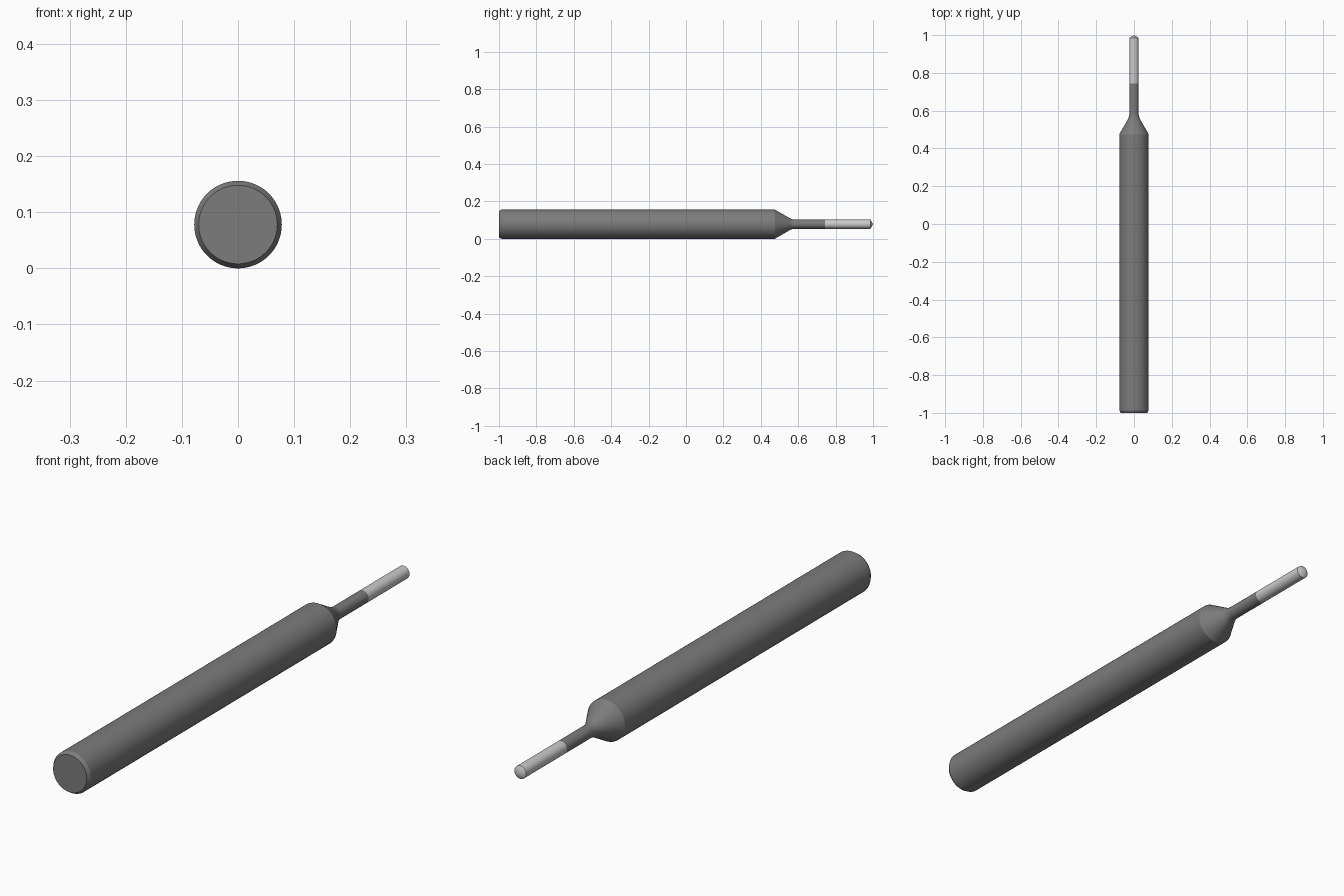
import bpy, bmesh, math

if "Cube" in bpy.data.objects:
    bpy.data.objects.remove(bpy.data.objects["Cube"])

R, NECK, SEG = 0.078, 0.0245, 96
SPLIT, TIP = 0.743, 0.986


def material(name, grey):
    m = bpy.data.materials.new(name)
    m.diffuse_color = (grey, grey, grey, 1)
    m.use_nodes = True
    m.node_tree.nodes["Principled BSDF"].inputs["Base Color"].default_value = m.diffuse_color
    return m


def lathe(name, profile, mat):
    """Revolve (y, radius) points about the tool axis; radius 0 closes an end."""
    bm = bmesh.new()
    verts = [bm.verts.new((r, y, 0)) for y, r in profile]
    edges = [bm.edges.new(p) for p in zip(verts, verts[1:])]
    bmesh.ops.spin(bm, geom=verts + edges, cent=(0, 0, 0), axis=(0, 1, 0),
                   angle=math.tau, steps=SEG, use_duplicate=False)
    bmesh.ops.remove_doubles(bm, verts=bm.verts, dist=1e-5)
    bmesh.ops.recalc_face_normals(bm, faces=bm.faces)
    mesh = bpy.data.meshes.new(name)
    bm.to_mesh(mesh)
    bm.free()
    ob = bpy.data.objects.new(name, mesh)
    ob.location.z = R
    mesh.materials.append(mat)
    bpy.context.collection.objects.link(ob)
    bpy.ops.object.select_all(action='DESELECT')
    ob.select_set(True)
    bpy.context.view_layer.objects.active = ob
    bpy.ops.object.shade_smooth_by_angle(angle=math.radians(15))
    return ob


# Concave fillet tangent to the 30 degree cone and the neck
slope = math.radians(30)
cone_start = 0.475
meet = cone_start + (R - NECK) / math.tan(slope)
fr = 0.07
fy = meet + fr * math.tan(slope / 2)
fillet = [(fy - fr * math.sin(a), NECK + fr * (1 - math.cos(a)))
          for a in (slope * (1 - i / 8) for i in range(9))]

# Shank: chamfered rear end, long cylinder, cone and neck
lathe("shank", [(-1, 0), (-1, 0.07), (-0.987, R), (cone_start, R)]
      + fillet + [(SPLIT, NECK), (SPLIT, 0)], material("dark_grey", 0.2))

# Cutting end with a shallow conical point
lathe("cutting_tip", [(SPLIT, 0), (SPLIT, NECK), (TIP, NECK), (1, 0)],
      material("light_grey", 0.55))
